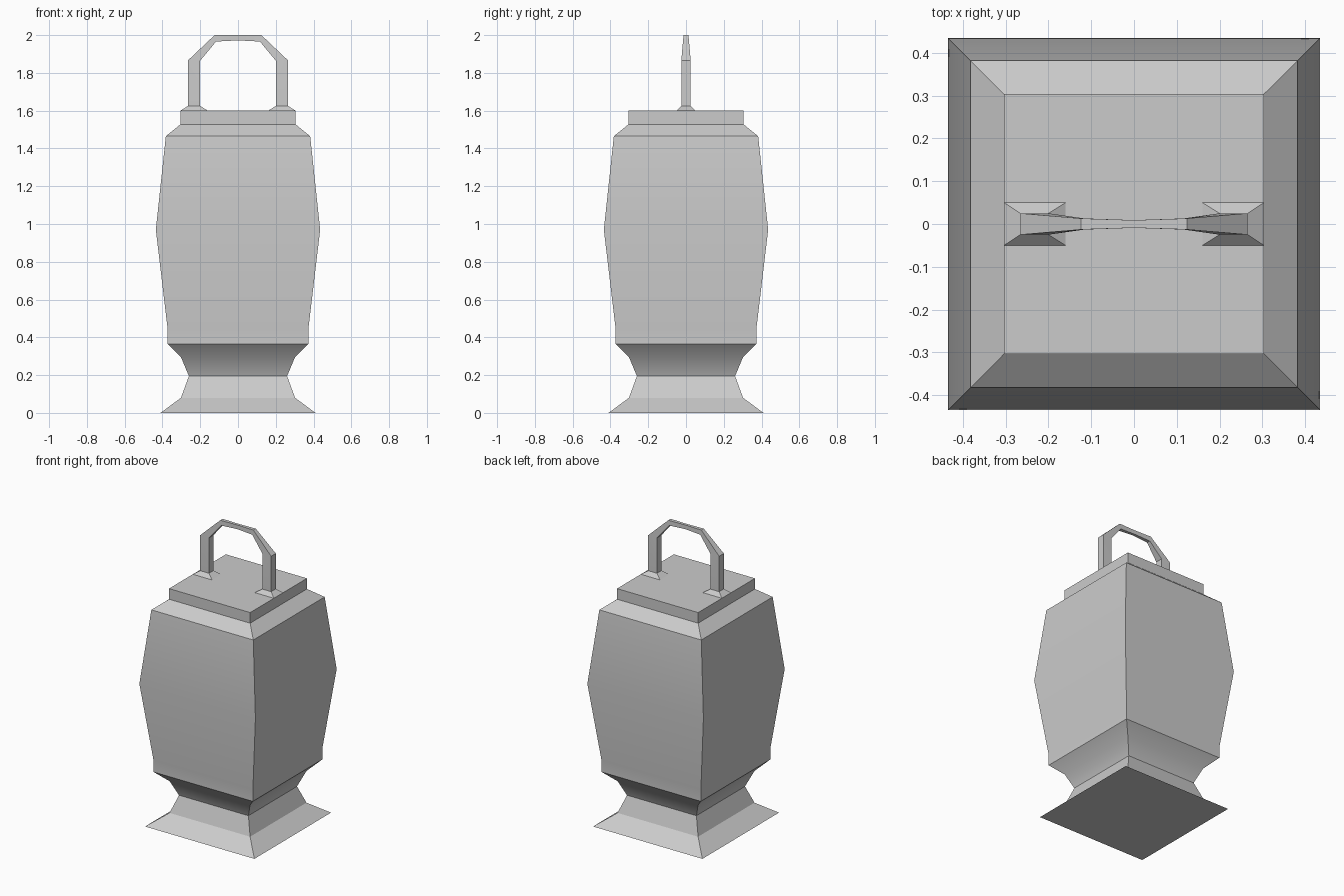
import bpy
import bmesh
from math import radians

cube = bpy.data.objects.get("Cube")
if cube:
    bpy.data.objects.remove(cube, do_unlink=True)

grey = bpy.data.materials.new("plain grey")
grey.use_nodes = True
colour = (0.6, 0.6, 0.6, 1)
grey.diffuse_color = colour
grey.node_tree.nodes["Principled BSDF"].inputs["Base Color"].default_value = colour


def loft(name, rings):
    """Skin a row of four-point sections and cap both ends."""
    bm = bmesh.new()
    loops = [[bm.verts.new(p) for p in ring] for ring in rings]
    for a, b in zip(loops, loops[1:]):
        for i in range(4):
            j = (i + 1) % 4
            bm.faces.new((a[i], a[j], b[j], b[i]))
    bm.faces.new(loops[0][::-1])
    bm.faces.new(loops[-1])
    bmesh.ops.recalc_face_normals(bm, faces=bm.faces)
    mesh = bpy.data.meshes.new(name)
    bm.to_mesh(mesh)
    bm.free()
    mesh.materials.append(grey)
    obj = bpy.data.objects.new(name, mesh)
    bpy.context.collection.objects.link(obj)
    bpy.ops.object.select_all(action="DESELECT")
    obj.select_set(True)
    bpy.context.view_layer.objects.active = obj
    bpy.ops.object.shade_smooth_by_angle(angle=radians(30))
    return obj


def square(half, z):
    return [(-half, -half, z), (half, -half, z), (half, half, z), (-half, half, z)]


# Square stacked parts: (half width, height)
parts = {
    "base": [(0.41, 0), (0.302, 0.08), (0.26, 0.195)],
    "body": [(0.26, 0.195), (0.302, 0.295), (0.372, 0.365), (0.372, 0.44),
             (0.435, 0.97), (0.382, 1.465), (0.304, 1.528)],
    "lid": [(0.304, 1.528), (0.304, 1.6)],
}
for name, profile in parts.items():
    loft(name, [square(h, z) for h, z in profile])


# Handle sections, foot to centre: outer x, outer z, inner x, inner z, half depth
half_path = [
    (0.304, 1.6, 0.16, 1.6, 0.05),
    (0.266, 1.625, 0.2, 1.625, 0.025),
    (0.266, 1.865, 0.2, 1.865, 0.025),
    (0.124, 2.0, 0.116, 1.966, 0.013),
    (0, 2.0, 0, 1.972, 0.009),
]


def section(ox, oz, ix, iz, d, side):
    return [(side * ox, -d, oz), (side * ox, d, oz),
            (side * ix, d, iz), (side * ix, -d, iz)]


right_half = [section(*s, -1) for s in half_path]
left_half = [section(*s, 1) for s in half_path[-2::-1]]
loft("handle", right_half + left_half)
